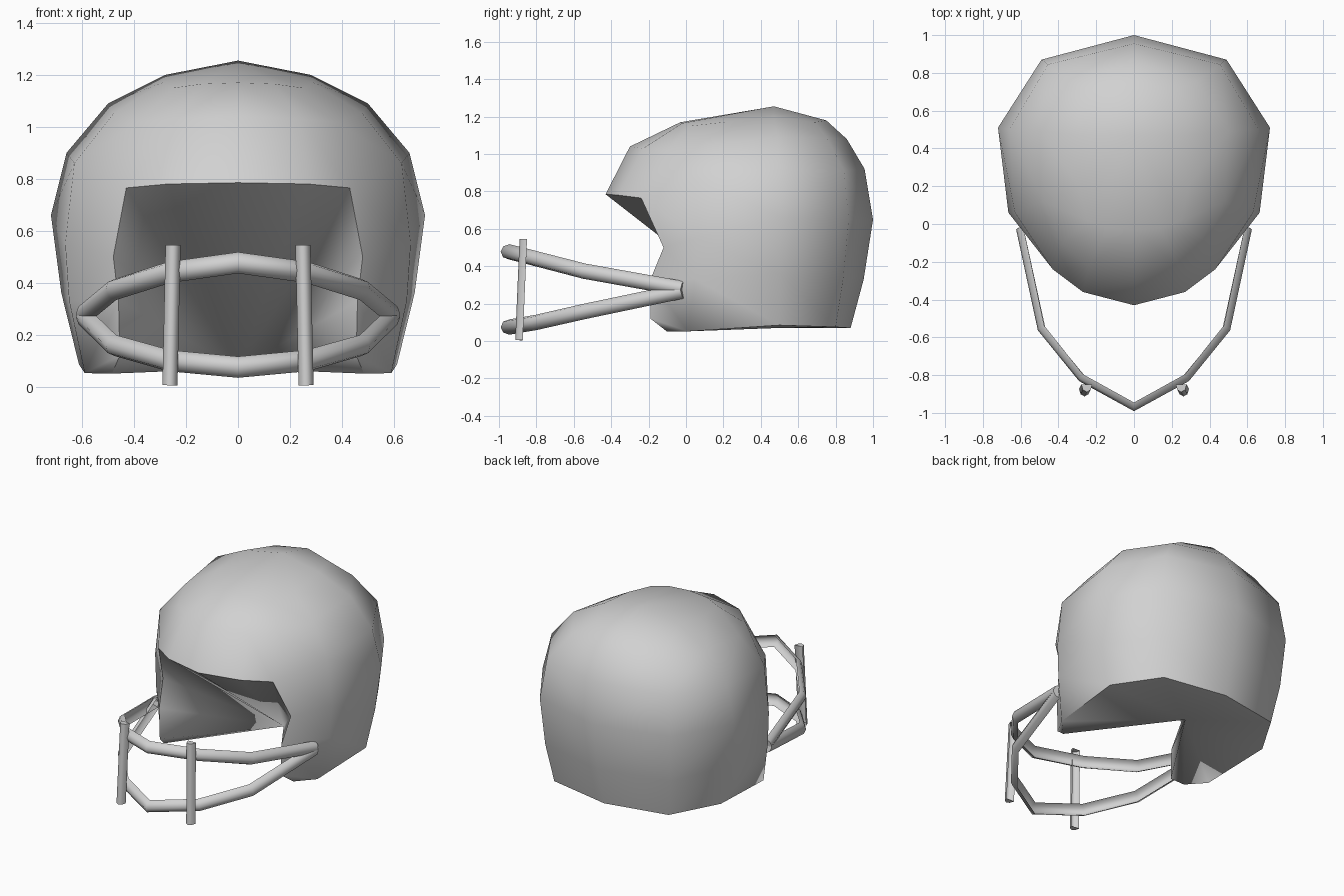
import bpy
import bmesh
import math
from mathutils import Vector

cube = bpy.data.objects.get("Cube")
if cube:
    bpy.data.objects.remove(cube, do_unlink=True)

# One flat grey for everything
grey = bpy.data.materials.new("light_grey")
grey.use_nodes = True
colour = (0.64, 0.64, 0.64, 1)
grey.diffuse_color = colour
grey.node_tree.nodes["Principled BSDF"].inputs["Base Color"].default_value = colour


def finish(name, bm, angle):
    mesh = bpy.data.meshes.new(name)
    bm.to_mesh(mesh)
    bm.free()
    mesh.materials.append(grey)
    obj = bpy.data.objects.new(name, mesh)
    bpy.context.collection.objects.link(obj)
    bpy.ops.object.select_all(action='DESELECT')
    obj.select_set(True)
    bpy.context.view_layer.objects.active = obj
    bpy.ops.object.shade_smooth_by_angle(angle=math.radians(angle))
    return obj


# Helmet shell: half rings from the front centre line round to the back
crown_ring = [(0, -.03, 1.17), (.14, -.02, 1.165), (.25, .02, 1.15), (.29, .2, 1.17),
              (.28, .47, 1.2), (.2, .69, 1.17), (0, .75, 1.18)]
upper_ring = [(0, -.30, 1.04), (.24, -.23, 1.03), (.38, -.1, 1.02), (.48, .12, 1.05),
              (.5, .49, 1.09), (.33, .755, 1.085), (0, .86, 1.08)]
brow_ring = [(0, -.43, .785), (.27, -.36, .78), (.43, -.24, .765), (.63, .06, .86),
             (.66, .5, .9), (.455, .845, .91), (0, .955, .92)]
# These rings begin at the edge of the face opening
ear_ring = [(.48, -.12, .5), (.665, .06, .55), (.72, .51, .66), (.49, .87, .65), (0, 1, .65)]
jaw_ring = [(.46, -.19, .33), (.65, .05, .33), (.68, .5, .36), (.47, .84, .33), (0, .95, .33)]
rim_ring = [(.455, -.19, .12), (.59, .01, .052), (.612, .5, .085), (.43, .8, .075), (0, .88, .07)]

bm = bmesh.new()
apex = bm.verts.new((0, .47, 1.255))
rings = [[bm.verts.new(p) for p in ring]
         for ring in (crown_ring, upper_ring, brow_ring, ear_ring, jaw_ring, rim_ring)]
brow, ear, jaw, rim = rings[2:]
for a, b in zip(rings[0], rings[0][1:]):
    bm.faces.new((apex, a, b))
for top, low in zip(rings, rings[1:]):
    top = top[-len(low):]
    for i in range(len(low) - 1):
        bm.faces.new((top[i], low[i], low[i + 1], top[i + 1]))
# Cut-off corner at the bottom of the cheek
corner = bm.verts.new((.485, -.1, .05))
bm.faces.new((rim[0], corner, rim[1]))
# Face cavity and underside: a fan from one inner point to the whole open edge
inner = bm.verts.new((0, .49, .07))
edge = brow[:3] + [ear[0], jaw[0], rim[0], corner] + rim[1:]
for a, b in zip(edge, edge[1:]):
    bm.faces.new((inner, a, b))
bmesh.ops.recalc_face_normals(bm, faces=bm.faces)
if apex.link_faces[0].normal.z < 0:
    bmesh.ops.reverse_faces(bm, faces=bm.faces)
shell = finish("helmet_shell", bm, 70)
mirror = shell.modifiers.new("mirror", 'MIRROR')
mirror.use_clip = True
mirror.merge_threshold = 0.001


def half_pipe(name, path, depth, half_h, steps=4):
    """Sweep a half-oval section, open at the back, along a path with mitred joints."""
    pts = [Vector(p) for p in path]
    bm = bmesh.new()
    loops = []
    for i, p in enumerate(pts):
        ahead = (pts[min(i + 1, len(pts) - 1)] - p).normalized()
        behind = (p - pts[max(i - 1, 0)]).normalized()
        if i == 0:
            behind = ahead
        if i == len(pts) - 1:
            ahead = behind
        t = (ahead + behind).normalized()
        miter = 1 / t.dot(ahead)
        if abs(t.z) > .9:
            out = Vector((0, -1, 0))
        else:
            out = Vector((0, 0, 1)).cross(t).normalized()
        up = out.cross(t).normalized()
        loop = []
        for k in range(steps + 1):
            a = math.pi * (k / steps - .5)
            loop.append(bm.verts.new(p + out * depth * miter * math.cos(a)
                                     + up * half_h * math.sin(a)))
        loops.append(loop)
    for a, b in zip(loops, loops[1:]):
        for k in range(steps):
            bm.faces.new((a[k], a[k + 1], b[k + 1], b[k]))
    # Close both ends
    bm.faces.new(loops[0])
    bm.faces.new(loops[-1])
    bmesh.ops.recalc_face_normals(bm, faces=bm.faces)
    return finish(name, bm, 65)


def both_sides(half):
    return half + [(-x, y, z) for x, y, z in reversed(half[:-1])]


# Face guard: two curved bars meeting at the cheeks, joined by two uprights
half_pipe("upper_guard_bar", both_sides([(.585, -.02, .28), (.472, -.545, .374),
                                         (.265, -.80, .44), (0, -.945, .477)]), .04, .041)
half_pipe("lower_guard_bar", both_sides([(.585, -.02, .268), (.472, -.545, .158),
                                         (.265, -.80, .1), (0, -.945, .075)]), .04, .041)
for side, label in ((1, "left"), (-1, "right")):
    half_pipe(label + "_guard_upright",
              [(side * .262, -.873, .005), (side * .25, -.85, .545)], .04, .029)
